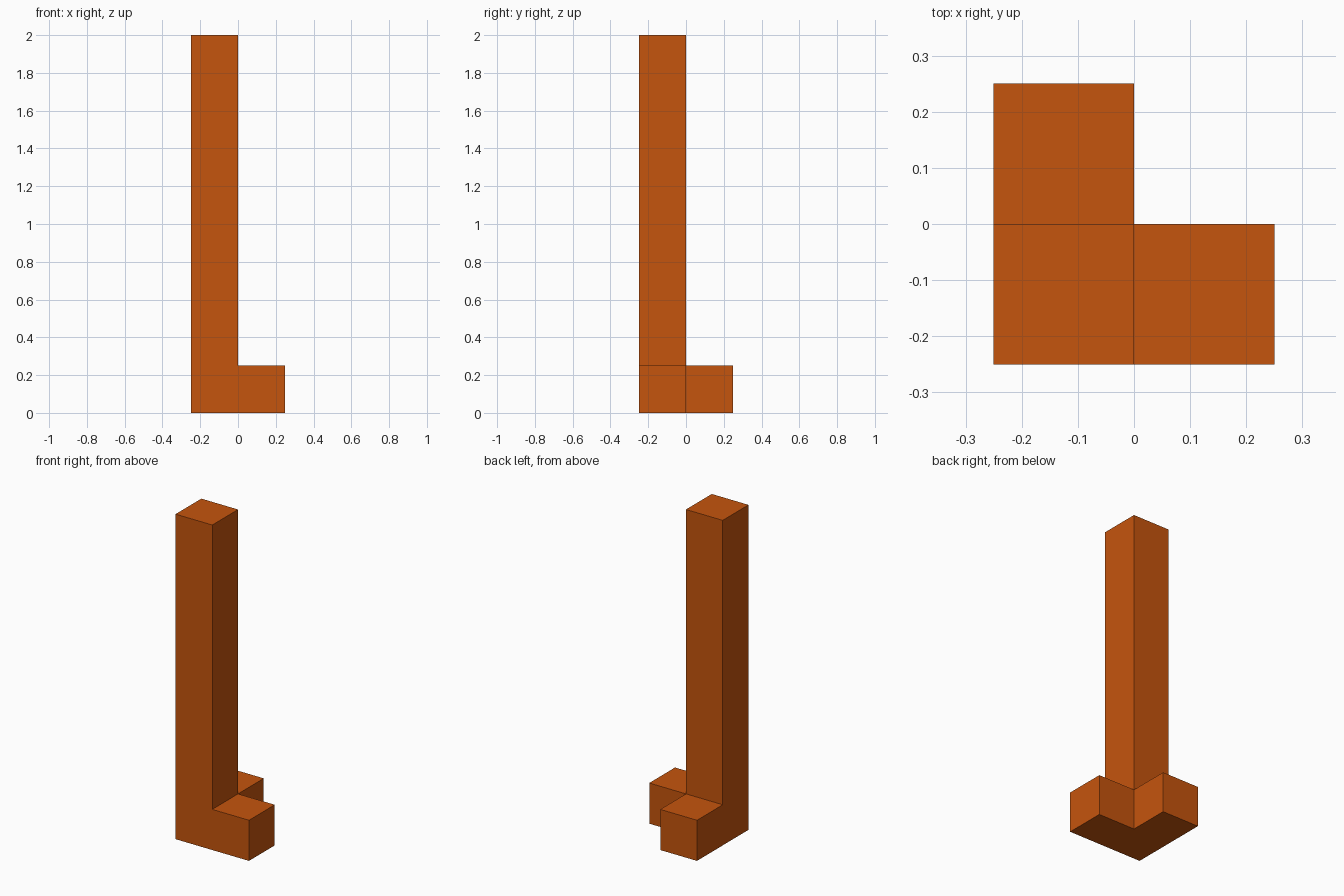
import bpy, bmesh

cube = bpy.data.objects.get("Cube")
if cube:
    bpy.data.objects.remove(cube, do_unlink=True)

S = 0.25        # side of the square section
HEIGHT = 2.0    # height of the post

orange = bpy.data.materials.new("burnt orange")
orange.use_nodes = True
color = (0.56, 0.089, 0.004, 1.0)
orange.diffuse_color = color
orange.node_tree.nodes["Principled BSDF"].inputs["Base Color"].default_value = color


def extrude_up(bm, faces, height):
    """Extrude faces upward and return the new top faces."""
    out = bmesh.ops.extrude_face_region(bm, geom=faces)["geom"]
    verts = [g for g in out if isinstance(g, bmesh.types.BMVert)]
    bmesh.ops.translate(bm, verts=verts, vec=(0, 0, height))
    return [g for g in out if isinstance(g, bmesh.types.BMFace)]


bm = bmesh.new()

# L-shaped footprint: a corner square with one square beside and one behind
for x, y in ((-S, -S), (0, -S), (-S, 0)):
    corners = ((x, y), (x + S, y), (x + S, y + S), (x, y + S))
    bm.faces.new([bm.verts.new((cx, cy, 0)) for cx, cy in corners])
bmesh.ops.remove_doubles(bm, verts=bm.verts[:], dist=1e-4)

# Low feet, keeping the footprint as the underside
footprint = bm.faces[:]
underside = bmesh.ops.duplicate(bm, geom=footprint)["geom"]
tops = extrude_up(bm, footprint, S)
bmesh.ops.delete(bm, geom=[f for f in footprint if f.is_valid], context="FACES_ONLY")
bmesh.ops.remove_doubles(bm, verts=bm.verts[:], dist=1e-4)

# Tall post rising from the corner square
corner = [f for f in bm.faces
          if f.calc_center_median().z > S - 0.01
          and f.calc_center_median().x < 0 and f.calc_center_median().y < 0]
extrude_up(bm, corner, HEIGHT - S)
bmesh.ops.delete(bm, geom=[f for f in corner if f.is_valid], context="FACES_ONLY")

# Merge coplanar faces and orient everything outward
bmesh.ops.recalc_face_normals(bm, faces=bm.faces[:])
bmesh.ops.dissolve_limit(bm, angle_limit=0.01, verts=bm.verts[:], edges=bm.edges[:])
bmesh.ops.recalc_face_normals(bm, faces=bm.faces[:])

mesh = bpy.data.meshes.new("corner_post")
bm.to_mesh(mesh)
bm.free()
mesh.materials.append(orange)
post = bpy.data.objects.new("corner_post", mesh)
bpy.context.collection.objects.link(post)
